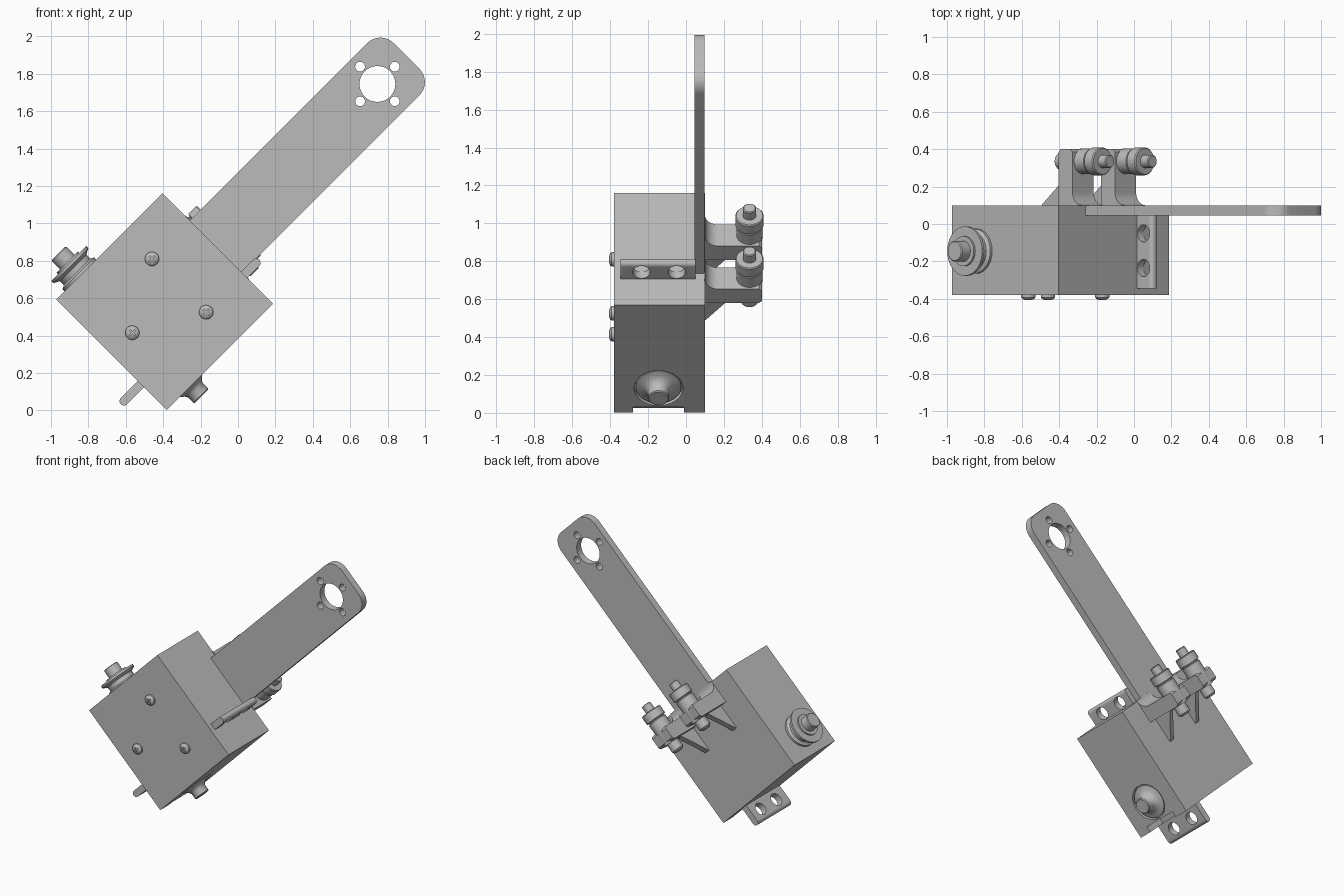
import bpy, bmesh, math
from mathutils import Matrix, Vector

cube = bpy.data.objects.get("Cube")
if cube:
    bpy.data.objects.remove(cube, do_unlink=True)

grey = bpy.data.materials.new("machined_grey")
grey.use_nodes = True
grey.diffuse_color = (0.5, 0.5, 0.5, 1)
grey.node_tree.nodes["Principled BSDF"].inputs["Base Color"].default_value = (0.5, 0.5, 0.5, 1)

# Parts are laid out as (along arm, depth, across arm), then tilted upright
TILT = Matrix.Rotation(math.radians(-45), 4, 'Y')


def finish(name, bm, smooth=False):
    bmesh.ops.recalc_face_normals(bm, faces=bm.faces)
    bm.transform(TILT)
    mesh = bpy.data.meshes.new(name)
    bm.to_mesh(mesh)
    bm.free()
    mesh.materials.append(grey)
    obj = bpy.data.objects.new(name, mesh)
    bpy.context.collection.objects.link(obj)
    if smooth:
        shade(obj)
    return obj


def shade(obj):
    bpy.ops.object.select_all(action='DESELECT')
    obj.select_set(True)
    bpy.context.view_layer.objects.active = obj
    bpy.ops.object.shade_smooth_by_angle(angle=math.radians(35))


def block(name, us, ys, vs):
    bm = bmesh.new()
    bmesh.ops.create_cube(bm, size=1)
    for vert in bm.verts:
        for i, (lo, hi) in enumerate((us, ys, vs)):
            vert.co[i] = lo if vert.co[i] < 0 else hi
    return finish(name, bm)


def prism(name, points, place, offset, smooth=False):
    """Extrude a flat outline; place maps outline points into the layout."""
    bm = bmesh.new()
    face = bm.faces.new([bm.verts.new(place(a, b)) for a, b in points])
    ext = bmesh.ops.extrude_face_region(bm, geom=[face])["geom"]
    bmesh.ops.translate(bm, vec=Vector(offset),
                        verts=[g for g in ext if isinstance(g, bmesh.types.BMVert)])
    return finish(name, bm, smooth)


def lathe(name, profile, origin, axis, sides=32):
    """Turn (radius, distance) points round an axis."""
    bm = bmesh.new()
    rings = []
    for r, t in profile:
        rings.append([bm.verts.new((r * math.cos(k * math.tau / sides),
                                    r * math.sin(k * math.tau / sides), t))
                      for k in range(sides)])
    for low, high in zip(rings, rings[1:]):
        for k in range(sides):
            n = (k + 1) % sides
            bm.faces.new((low[k], low[n], high[n], high[k]))
    bm.faces.new(rings[0])
    bm.faces.new(rings[-1])
    turn = Vector((0, 0, 1)).rotation_difference(Vector(axis)).to_matrix().to_4x4()
    bm.transform(Matrix.Translation(origin) @ turn)
    return finish(name, bm, True)


def cut(target, cutters):
    for c in cutters:
        c.hide_render = True
        mod = target.modifiers.new("cut", 'BOOLEAN')
        mod.operation = 'DIFFERENCE'
        mod.solver = 'EXACT'
        mod.object = c
        bpy.context.view_layer.objects.active = target
        bpy.ops.object.modifier_apply(modifier=mod.name)
        bpy.data.objects.remove(c, do_unlink=True)
    shade(target)


def drill(r, origin, axis):
    return lathe("drill", [(r, -0.2), (r, 0.2)], origin, axis)


def arc(cu, cv, r, start, end, steps=10):
    return [(cu + r * math.cos(math.radians(start + (end - start) * k / steps)),
             cv + r * math.sin(math.radians(start + (end - start) * k / steps)))
            for k in range(steps + 1)]


# Housing with a channel along its lower face and a recess round the shaft
SHAFT_U, SHAFT_Y = -0.085, -0.145
housing = block("housing", (-0.268, 0.535), (-0.38, 0.1), (0.27, 1.107))
cut(housing, [block("channel", (-0.35, -0.225), (-0.28, -0.01), (0.2, 0.43)),
              lathe("recess", [(0.13, -0.1), (0.13, 0.03)],
                    (SHAFT_U, SHAFT_Y, 0.27), (0, 0, 1))])

# Long arm with rounded tip and bored mounting holes
arm = prism("arm",
            [(0.535, 0.9), (0.535, 0.505)] + arc(1.877, 0.605, 0.1, -90, 0)
            + arc(1.877, 0.8, 0.1, 0, 90),
            lambda a, b: (a, 0.045, b), (0, 0.053, 0))
HU, HV = 1.761, 0.707
bores = [drill(0.096, (HU, 0.07, HV), (0, 1, 0))]
for du, dv in ((1, 0), (-1, 0), (0, 1), (0, -1)):
    bores.append(drill(0.026, (HU + 0.131 * du, 0.07, HV + 0.131 * dv), (0, 1, 0)))
cut(arm, bores)

# Mounting tabs on both ends, with rounded lips and two holes each
for name, base, tip, v in (("upper_tab", 0.53, 0.65, 0.465), ("lower_tab", -0.26, -0.42, 0.442)):
    s = 1 if tip > base else -1
    mid = v + 0.024
    lip = [(base, v)] + [(tip - s * 0.024 + s * (a - base), b)
                         for a, b in arc(base, mid, 0.024, -90, 90)] + [(base, v + 0.048)]
    tab = prism(name, lip, lambda a, b: (a, -0.345, b), (0, 0.395, 0))
    hole_u = 0.585 if s > 0 else -0.34
    cut(tab, [drill(0.046, (hole_u, y, mid), (0, 0, 1)) for y in (-0.05, -0.235)])

# Flanged pulley on top and output shaft below
lathe("pulley", [(0.12, 0), (0.12, 0.015), (0.1, 0.025), (0.1, 0.055), (0.132, 0.072),
                 (0.132, 0.088), (0.08, 0.088), (0.08, 0.1), (0.055, 0.1),
                 (0.055, 0.16), (0.05, 0.165)],
      (SHAFT_U, SHAFT_Y, 1.107), (0, 0, 1), 40)
lathe("output_shaft", [(0.12, 0), (0.12, 0.025), (0.085, 0.032), (0.065, 0.048),
                       (0.055, 0.065), (0.055, 0.105), (0.05, 0.11)],
      (SHAFT_U, SHAFT_Y, 0.302), (0, 0, -1), 40)

# Domed cross-head screws on the front
for i, (x, z) in enumerate(((-0.46, 0.81), (-0.17, 0.525), (-0.565, 0.415))):
    u, v = (x + z) / math.sqrt(2), (z - x) / math.sqrt(2)
    screw = lathe(f"screw_{i + 1}", [(0.038, -0.005), (0.038, 0.012), (0.032, 0.02), (0.018, 0.026)],
                  (u, -0.38, v), (0, -1, 0), 24)
    cut(screw, [block("slot", (u - a, u + a), (-0.45, -0.392), (v - b, v + b))
                for a, b in ((0.02, 0.004), (0.004, 0.02))])

# Rear posts with fillet and gusset, each carrying a stepped roller
for i, v in enumerate((0.855, 0.534)):
    n = i + 1
    outline = ([(0.365, 0.095), (0.365, 0.385), (0.38, 0.4), (0.455, 0.4), (0.47, 0.385)]
               + arc(0.54, 0.17, 0.07, 180, 270) + [(0.54, 0.095)])
    prism(f"post_{n}", outline, lambda a, b: (a, b, v - 0.08), (0, 0, 0.16), True)
    prism(f"gusset_{n}", [(0.18, 0.095), (0.37, 0.095), (0.37, 0.25), (0.36, 0.25), (0.18, 0.105)],
          lambda a, b: (a, b, v - 0.02), (0, 0, 0.04))
    lathe(f"roller_{n}", [(0.03, 0.285), (0.045, 0.3), (0.045, 0.36), (0.065, 0.36),
                          (0.068, 0.47), (0.068, 0.54), (0.06, 0.545), (0.06, 0.55),
                          (0.075, 0.555), (0.075, 0.612), (0.07, 0.618), (0.035, 0.618),
                          (0.035, 0.67), (0.03, 0.675)],
          (0, 0.335, v), (1, 0, 0))
